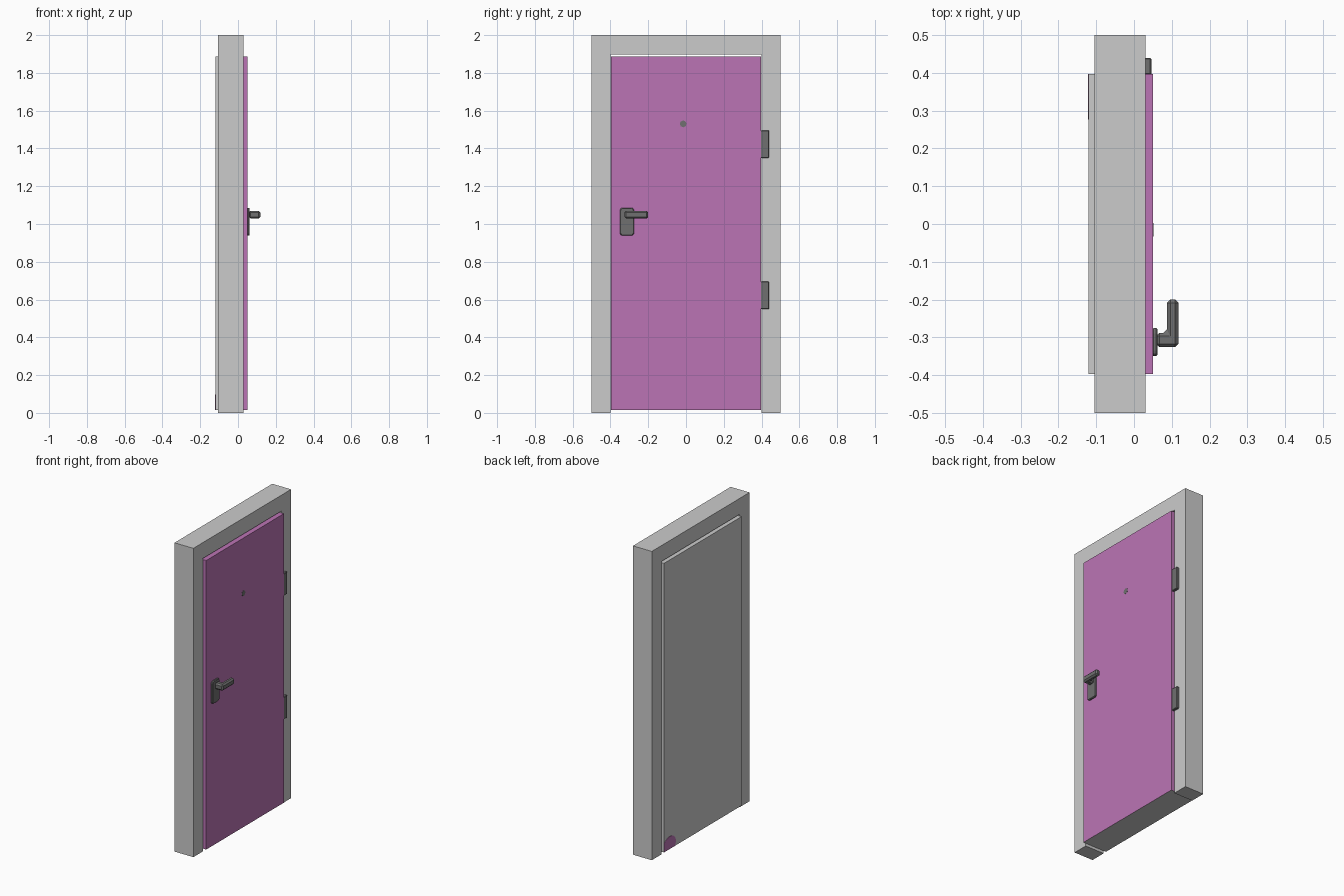
import bpy, bmesh, math
from mathutils import Vector

if "Cube" in bpy.data.objects:
    bpy.data.objects.remove(bpy.data.objects["Cube"])


def material(name, rgb):
    m = bpy.data.materials.new(name)
    m.diffuse_color = (*rgb, 1)
    m.use_nodes = True
    m.node_tree.nodes["Principled BSDF"].inputs["Base Color"].default_value = m.diffuse_color
    return m


GREY = material("light grey", (0.6, 0.6, 0.6))
PINK = material("orchid pink", (0.50, 0.175, 0.46))
METAL = material("dark grey metal", (0.162, 0.162, 0.162))


def prism(name, points, axis, lo, hi, mat, bevel=0):
    """Extrude a 2D outline along x (points are y,z) or z (points are x,y)."""
    bm = bmesh.new()
    place = (lambda p, d: (d, p[0], p[1])) if axis == "x" else (lambda p, d: (p[0], p[1], d))
    face = bm.faces.new([bm.verts.new(place(p, lo)) for p in points])
    new = bmesh.ops.extrude_face_region(bm, geom=[face])["geom"]
    move = Vector(place((0, 0), hi - lo))
    bmesh.ops.translate(bm, vec=move, verts=[v for v in new if isinstance(v, bmesh.types.BMVert)])
    bmesh.ops.recalc_face_normals(bm, faces=bm.faces)
    me = bpy.data.meshes.new(name)
    bm.to_mesh(me)
    bm.free()
    me.materials.append(mat)
    ob = bpy.data.objects.new(name, me)
    bpy.context.collection.objects.link(ob)
    if bevel:
        mod = ob.modifiers.new("chamfer", "BEVEL")
        mod.width, mod.segments = bevel, 1
    return ob


def rect(a0, a1, b0, b1):
    return [(a0, b0), (a1, b0), (a1, b1), (a0, b1)]


def rounded(a0, a1, b0, b1, r, n=3):
    pts = []
    for i, (a, b) in enumerate([(a1 - r, b1 - r), (a0 + r, b1 - r), (a0 + r, b0 + r), (a1 - r, b0 + r)]):
        for k in range(n + 1):
            t = math.pi / 2 * (i + k / n)
            pts.append((a + r * math.cos(t), b + r * math.sin(t)))
    return pts


# Frame: one upside-down U
prism("door_frame", [(-.5, 0), (-.4, 0), (-.4, 1.897), (.4, 1.897), (.4, 0), (.5, 0), (.5, 2), (-.5, 2)],
      "x", -.105, .03, GREY)

# Door leaf: grey core with a pink front layer whose underside stays grey
prism("door_back", rect(-.397, .397, .015, 1.887), "x", -.12, 0, GREY)
front = prism("door_front", rect(-.397, .397, .015, 1.887), "x", 0, .05, PINK)
front.data.materials.append(GREY)
for f in front.data.polygons:
    f.material_index = 1 if f.normal.z < -.5 else 0

# Rounded pink patch in the lower back corner
arc = [(.338 + .062 * math.cos(t), .045 + .052 * math.sin(t))
       for t in [math.pi * k / 10 for k in range(2, 11)]]
prism("corner_patch", [(.397, .016), (.397, .075)] + arc[1:] + [(.282, .016)], "x", -.1215, -.12, PINK)

# Hinges
for i, z in enumerate((.55, 1.35)):
    prism(f"hinge_{i + 1}", rect(.395, .44, z, z + .145), "x", .025, .046, METAL, .003)

# Peephole
prism("peephole", [(-.015 + .018 * math.cos(k * math.pi / 4), 1.53 + .018 * math.sin(k * math.pi / 4))
                   for k in range(8)], "x", .05, .0515, METAL)

# Handle: rounded back plate and an L-shaped lever
prism("handle_plate", rounded(-.35, -.275, .938, 1.086, .015), "x", .048, .062, METAL, .004)
prism("handle_lever", [(.058, -.326), (.118, -.326), (.118, -.2), (.087, -.2), (.087, -.288), (.058, -.288)],
      "z", 1.029, 1.07, METAL, .009)
